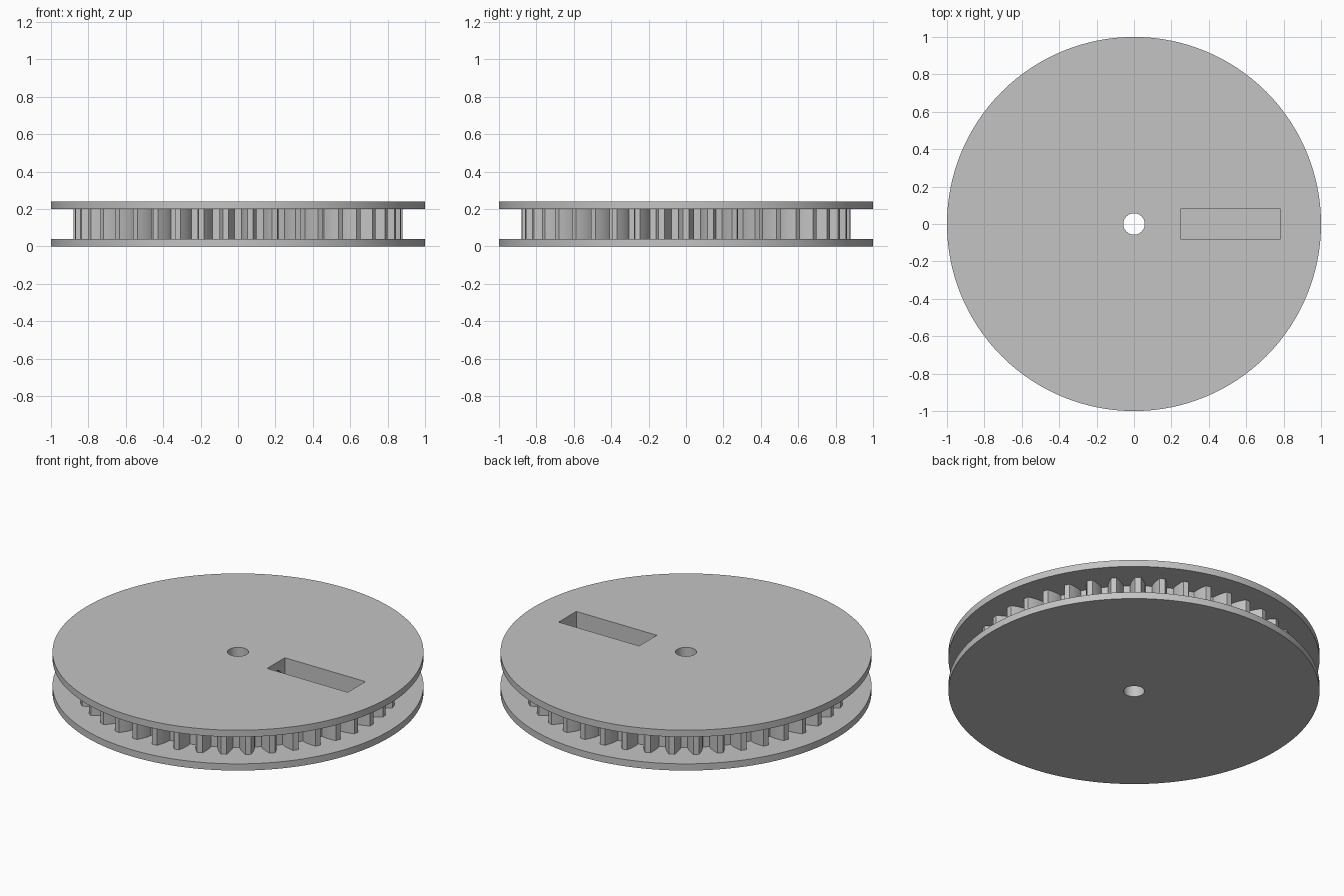
import bpy
import bmesh
from math import pi, cos, sin, tan, acos, radians

FLANGE = 0.04      # flange thickness
HEIGHT = 0.24      # overall height
TEETH = 42
MODULE = 0.04

cube = bpy.data.objects.get("Cube")
if cube:
    bpy.data.objects.remove(cube, do_unlink=True)

grey = bpy.data.materials.new("plain grey")
grey.use_nodes = True
colour = (0.55, 0.55, 0.55, 1)
grey.diffuse_color = colour
grey.node_tree.nodes["Principled BSDF"].inputs["Base Color"].default_value = colour


def prism(name, outline, z0, z1):
    """Extrude a flat outline from z0 to z1."""
    bm = bmesh.new()
    base = bm.faces.new([bm.verts.new((x, y, z0)) for x, y in outline])
    top = bmesh.ops.extrude_face_region(bm, geom=[base])["geom"]
    verts = [v for v in top if isinstance(v, bmesh.types.BMVert)]
    bmesh.ops.translate(bm, verts=verts, vec=(0, 0, z1 - z0))
    bmesh.ops.recalc_face_normals(bm, faces=bm.faces)
    mesh = bpy.data.meshes.new(name)
    bm.to_mesh(mesh)
    bm.free()
    mesh.materials.append(grey)
    obj = bpy.data.objects.new(name, mesh)
    bpy.context.collection.objects.link(obj)
    return obj


def circle(radius, sides):
    return [(radius * cos(2 * pi * i / sides), radius * sin(2 * pi * i / sides))
            for i in range(sides)]


def gear_outline(steps=5):
    """Involute teeth, the first one centred on +x."""
    pitch = MODULE * TEETH / 2
    root, tip = pitch - 1.25 * MODULE, pitch + MODULE
    base = pitch * cos(radians(20))

    def inv(a):
        return tan(a) - a

    flank = []
    for i in range(steps + 1):
        r = root + (tip - root) * i / steps
        half = pi / (2 * TEETH) + inv(radians(20)) - inv(acos(min(1, base / r)))
        flank.append((r, half))
    tooth = [(r, -h) for r, h in flank] + [(r, h) for r, h in reversed(flank)]
    return [(r * cos(a + 2 * pi * k / TEETH), r * sin(a + 2 * pi * k / TEETH))
            for k in range(TEETH) for r, a in tooth]


def combine(target, other, operation):
    mod = target.modifiers.new(other.name, "BOOLEAN")
    mod.operation = operation
    mod.solver = "EXACT"
    mod.object = other
    bpy.context.view_layer.objects.active = target
    bpy.ops.object.modifier_apply(modifier=mod.name)
    bpy.data.objects.remove(other, do_unlink=True)


# Toothed core between two flanges, overlapping so they fuse into one body
wheel = prism("toothed_wheel", gear_outline(), FLANGE / 2, HEIGHT - FLANGE / 2)
for name, z in (("lower_flange", 0), ("upper_flange", HEIGHT - FLANGE)):
    combine(wheel, prism(name, circle(1, 128), z, z + FLANGE), "UNION")

# Centre bore through everything
combine(wheel, prism("bore_cutter", circle(0.057, 48), -0.1, 0.4), "DIFFERENCE")

# Rectangular pocket open at the top
pocket = [(0.25, -0.083), (0.78, -0.083), (0.78, 0.083), (0.25, 0.083)]
combine(wheel, prism("pocket_cutter", pocket, FLANGE, 0.4), "DIFFERENCE")

# Cross hole joining the bore to the pocket
cross = prism("cross_hole_cutter", circle(0.052, 32), 0, 0.3)
cross.rotation_euler.y = pi / 2
cross.location.z = HEIGHT / 2 + 0.02
bpy.context.view_layer.update()
combine(wheel, cross, "DIFFERENCE")

# Smooth round walls, crisp edges
bpy.ops.object.select_all(action="DESELECT")
wheel.select_set(True)
bpy.context.view_layer.objects.active = wheel
bpy.ops.object.shade_smooth_by_angle(angle=radians(25))
